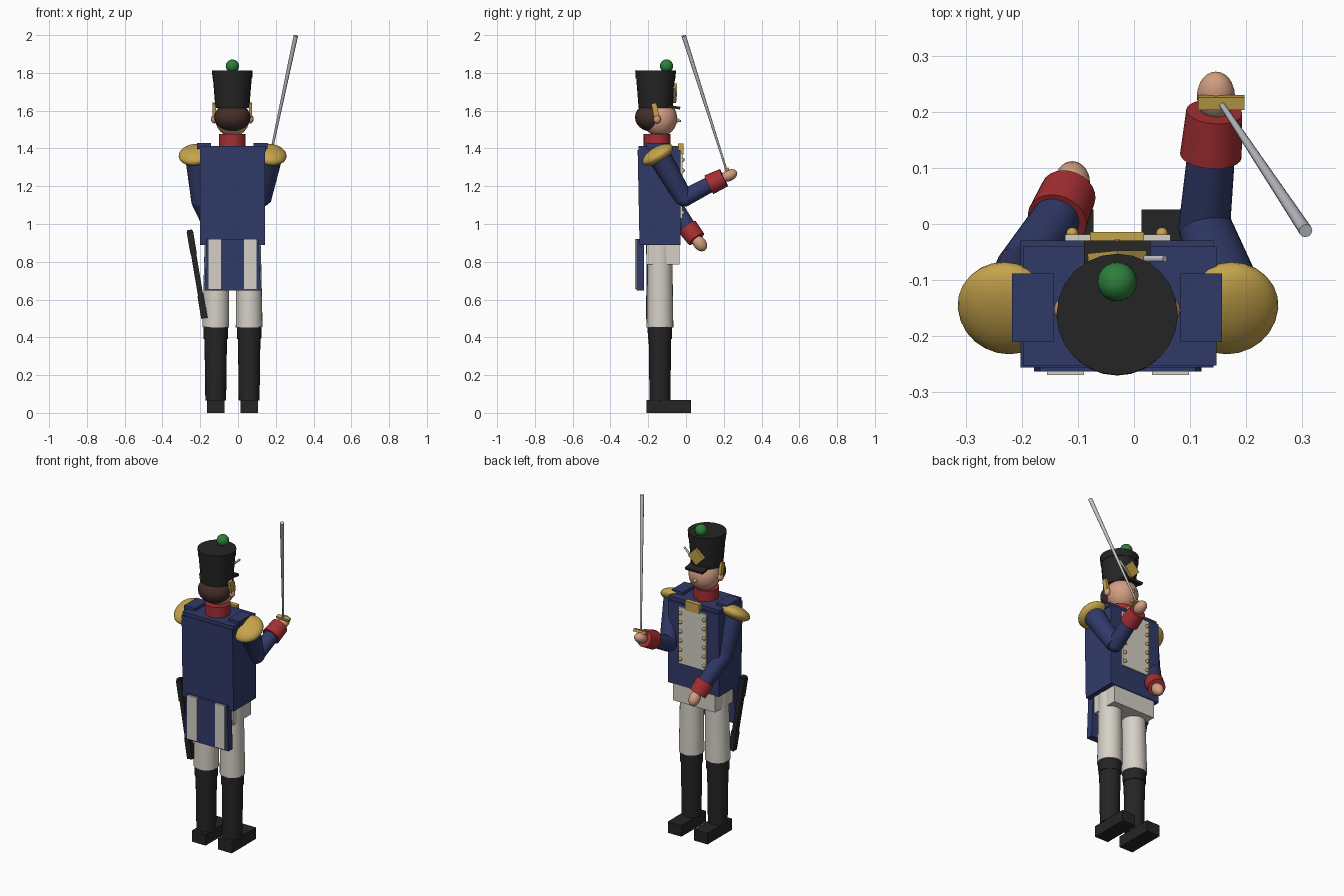
import bpy, math
from mathutils import Vector

if "Cube" in bpy.data.objects:
    bpy.data.objects.remove(bpy.data.objects["Cube"])

CX = -0.03  # body centre line


def material(name, rgb):
    m = bpy.data.materials.new(name)
    m.diffuse_color = (*rgb, 1)
    m.use_nodes = True
    m.node_tree.nodes["Principled BSDF"].inputs["Base Color"].default_value = m.diffuse_color
    return m


BLUE = material("coat blue", (0.03, 0.042, 0.14))
RED = material("facing red", (0.38, 0.028, 0.032))
GOLD = material("brass gold", (0.56, 0.37, 0.07))
WHITE = material("cloth white", (0.66, 0.63, 0.56))
BLACK = material("leather black", (0.018, 0.018, 0.018))
SKIN = material("skin", (0.65, 0.34, 0.22))
HAIR = material("hair brown", (0.06, 0.027, 0.02))
GREEN = material("pompom green", (0.026, 0.21, 0.045))
STEEL = material("steel", (0.52, 0.53, 0.57))


def finish(name, mat, smooth=False):
    o = bpy.context.object
    o.name = name
    o.data.materials.append(mat)
    if smooth:
        bpy.ops.object.shade_smooth_by_angle(angle=math.radians(35))
    return o


def box(name, mat, x, y, z, rot=(0, 0, 0)):
    """Box from (min, max) ranges, turned about its own centre."""
    centre = [(r[0] + r[1]) / 2 for r in (x, y, z)]
    bpy.ops.mesh.primitive_cube_add(size=1, location=centre, rotation=rot)
    o = finish(name, mat)
    for v in o.data.vertices:
        v.co = [c * (r[1] - r[0]) for c, r in zip(v.co, (x, y, z))]
    return o


def ball(name, mat, loc, radii, rot=(0, 0, 0), seg=24):
    bpy.ops.mesh.primitive_uv_sphere_add(segments=seg, ring_count=seg // 2, radius=1,
                                         location=loc, rotation=rot)
    o = finish(name, mat, True)
    for v in o.data.vertices:
        v.co = [c * r for c, r in zip(v.co, radii)]
    return o


def limb(name, mat, a, b, r1, r2, sides=24):
    """Tapered cylinder from point a to point b."""
    a, b = Vector(a), Vector(b)
    d = b - a
    bpy.ops.mesh.primitive_cone_add(vertices=sides, radius1=r1, radius2=r2, depth=d.length,
                                    location=(a + b) / 2,
                                    rotation=d.to_track_quat('Z', 'Y').to_euler())
    return finish(name, mat, True)


# Legs: shoes, boots, boot cuffs and breeches
for side, xs, xt in (("left", -0.118, -0.112), ("right", 0.059, 0.056)):
    box(side + "_shoe", BLACK, (xs - 0.046, xs + 0.046), (-0.21, 0.026), (0, 0.068))
    limb(side + "_boot", BLACK, (xs, -0.138, 0.066), (xs, -0.138, 0.42), 0.055, 0.06)
    limb(side + "_boot_cuff", BLACK, (xs, -0.138, 0.39), (xs, -0.138, 0.458), 0.064, 0.065)
    limb(side + "_breeches", WHITE, (xs, -0.138, 0.453), (xt, -0.138, 0.885), 0.071, 0.065)

# Torso, waistcoat hem and shoulder slab
box("waistcoat_hem", WHITE, (-0.172, 0.113), (-0.21, -0.034), (0.785, 0.893))
torso = box("coat_body", BLUE, (CX - 0.172, CX + 0.172), (-0.256, -0.029), (0.89, 1.392))
for v in torso.data.vertices:
    if v.co.z < 0 and v.co.y < 0:
        v.co.y += 0.01
box("shoulder_slab", BLUE, (CX - 0.168, CX + 0.177), (-0.252, -0.04), (1.385, 1.413))

# Coat tails with white turnbacks
tail = box("coat_tail", BLUE, (-0.178, 0.12), (-0.263, -0.222), (0.647, 0.92))
for v in tail.data.vertices:
    if v.co.z > 0:
        v.co.x *= 0.93
for n, x in enumerate((-0.122, 0.065)):
    box("tail_turnback_%d" % n, WHITE, (x - 0.033, x + 0.033), (-0.269, -0.262), (0.655, 0.92))

# Chest panel, buttons and throat plate
box("chest_panel", WHITE, (CX - 0.093, CX + 0.095), (-0.032, -0.019), (1.03, 1.375))
for n in range(6):
    for x in (-0.11, 0.05):
        ball("button", GOLD, (x, -0.017, 1.06 + 0.056 * n), (0.011, 0.011, 0.011), seg=12)
box("throat_plate", GOLD, (CX - 0.048, CX + 0.048), (-0.042, -0.014), (1.368, 1.425))

# Shoulder straps and epaulettes
for side, s, ex in (("left", -1, -0.227), ("right", 1, 0.17)):
    sx = CX + s * 0.15
    box(side + "_shoulder_strap", BLUE, (sx - 0.037, sx + 0.037), (-0.21, -0.088), (1.398, 1.43))
    ball(side + "_epaulette", GOLD, (ex, -0.15, 1.367), (0.088, 0.092, 0.04),
         (math.radians(30), math.radians(8 * s), 0))

# Sword arm, bent and raised at the front
limb("right_upper_arm", BLUE, (0.178, -0.15, 1.375), (0.128, -0.008, 1.13), 0.062, 0.048)
ball("right_elbow", BLUE, (0.126, -0.01, 1.137), (0.046, 0.046, 0.046))
limb("right_forearm", BLUE, (0.125, -0.01, 1.137), (0.139, 0.14, 1.217), 0.046, 0.042)
limb("right_cuff", RED, (0.137, 0.122, 1.208), (0.143, 0.2, 1.245), 0.055, 0.05)
ball("right_hand", SKIN, (0.146, 0.228, 1.257), (0.034, 0.046, 0.03), (math.radians(25), 0, 0))

# Lowered arm
limb("left_upper_arm", BLUE, (-0.222, -0.15, 1.37), (-0.2, -0.085, 1.125), 0.06, 0.048)
ball("left_elbow", BLUE, (-0.2, -0.083, 1.122), (0.048, 0.048, 0.048))
limb("left_forearm", BLUE, (-0.2, -0.083, 1.122), (-0.131, 0.022, 0.965), 0.048, 0.042)
limb("left_cuff", RED, (-0.137, 0.008, 0.983), (-0.117, 0.055, 0.92), 0.054, 0.05)
ball("left_hand", SKIN, (-0.11, 0.073, 0.897), (0.032, 0.034, 0.046), (math.radians(38), 0, 0))

# Sword and scabbard
base, tip = Vector((0.155, 0.215, 1.283)), Vector((0.306, -0.012, 1.997))
limb("sword_grip", GOLD, base + (base - tip) * 0.05, base, 0.009, 0.009, 12)
box("sword_guard", GOLD, (0.114, 0.197), (0.205, 0.228), (1.281, 1.297), (math.radians(15), 0, 0))
limb("sword_blade", STEEL, base, tip, 0.005, 0.012, 12)
box("scabbard", BLACK, (-0.232, -0.204), (-0.21, -0.18), (0.508, 0.972), (0, math.radians(-9.5), 0))
for z in (0.56, 0.9):
    x = -0.218 - (z - 0.74) * 0.167
    box("scabbard_band", BLACK, (x - 0.017, x + 0.017), (-0.213, -0.177), (z - 0.06, z + 0.06),
        (0, math.radians(-9.5), 0))

# Collar, head, hair, ears and nose
limb("collar", RED, (CX, -0.153, 1.405), (CX, -0.153, 1.477), 0.071, 0.071)
ball("head", SKIN, (CX, -0.138, 1.56), (0.091, 0.091, 0.098))
ball("hair", HAIR, (CX, -0.184, 1.565), (0.096, 0.086, 0.075))
limb("nose", SKIN, (CX, -0.055, 1.55), (CX, -0.027, 1.545), 0.014, 0.004, 12)
for side, s in (("left", -1), ("right", 1)):
    ball(side + "_ear", SKIN, (CX + s * 0.095, -0.153, 1.555), (0.018, 0.02, 0.023), seg=16)
    x = CX + s * 0.096
    box(side + "_chin_strap", GOLD, (x - 0.009, x + 0.009), (-0.175, -0.147), (1.55, 1.64),
        (math.radians(12), 0, 0))

# Tall hat with band, visor, plate, cord and pompom
limb("hat_body", BLACK, (CX, -0.161, 1.615), (CX, -0.161, 1.79), 0.09, 0.104)
limb("hat_band", BLACK, (CX, -0.161, 1.77), (CX, -0.161, 1.812), 0.105, 0.108)
box("hat_visor", BLACK, (CX - 0.059, CX + 0.059), (-0.13, -0.03), (1.614, 1.628),
    (math.radians(-9), 0, 0))
box("hat_plate", GOLD, (CX - 0.037, CX + 0.037), (-0.067, -0.05), (1.655, 1.729),
    (math.radians(-4), math.radians(45), 0))
limb("hat_cord", STEEL, (0.0, -0.062, 1.675), (0.055, -0.062, 1.725), 0.006, 0.006, 12)
ball("pompom", GREEN, (CX, -0.103, 1.836), (0.035, 0.035, 0.035))
